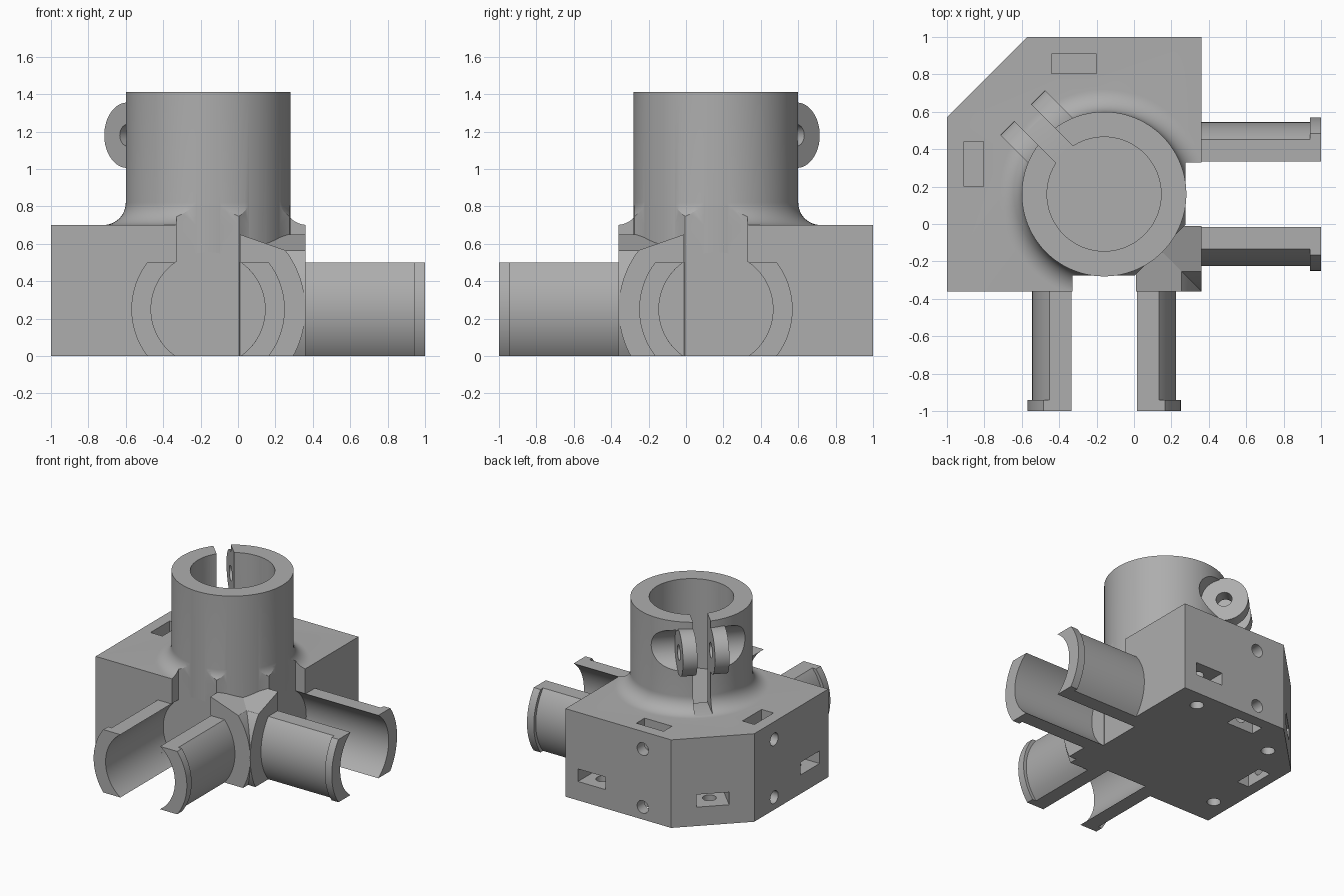
import bpy, bmesh, math
from mathutils import Vector

if "Cube" in bpy.data.objects:
    bpy.data.objects.remove(bpy.data.objects["Cube"], do_unlink=True)

grey = bpy.data.materials.new("plain grey")
grey.use_nodes = True
GREY = (0.42, 0.42, 0.42, 1)
grey.diffuse_color = GREY
grey.node_tree.nodes["Principled BSDF"].inputs["Base Color"].default_value = GREY

AX, AZ, BORE = 0.16, 0.25, 0.305      # axis offset, arm axis height, bore radius
D = math.sqrt(0.5)


# Placements: profile (u, v) extruded along w
def upright(u, v, w): return (u, v, w)
def front(u, v, w): return (u, w, v)
def side(u, v, w): return (-w, -u, v)
def across(u, v, w):                  # u = out along the clamp diagonal, w = across it
    return (-AX + (w - u) * D, AX + (w + u) * D, v)
def outward(u, v, w): return across(w, v, u)


def finish(name, bm):
    bmesh.ops.recalc_face_normals(bm, faces=bm.faces)
    me = bpy.data.meshes.new(name)
    bm.to_mesh(me)
    bm.free()
    ob = bpy.data.objects.new(name, me)
    me.materials.append(grey)
    bpy.context.collection.objects.link(ob)
    return ob


def prism(name, pts, lo, hi, place=upright):
    bm = bmesh.new()
    ends = [[bm.verts.new(place(u, v, w)) for u, v in pts] for w in (lo, hi)]
    bm.faces.new(ends[0])
    bm.faces.new(ends[1])
    for i in range(len(pts)):
        j = (i + 1) % len(pts)
        bm.faces.new((ends[0][i], ends[0][j], ends[1][j], ends[1][i]))
    return finish(name, bm)


def arc(cu, cv, r, a, b, n):
    return [(cu + r * math.cos(a + (b - a) * i / n), cv + r * math.sin(a + (b - a) * i / n))
            for i in range(n + 1)]


def disc(cu, cv, r, n=96):
    return arc(cu, cv, r, 0, math.tau, n)[:-1]


def rect(u0, u1, v0, v1):
    return [(u0, v0), (u1, v0), (u1, v1), (u0, v1)]


def lathe(name, profile, n=96):
    bm = bmesh.new()
    vs = [bm.verts.new((r - AX, AX, z)) for r, z in profile]
    es = [bm.edges.new((vs[i], vs[i + 1])) for i in range(len(vs) - 1)]
    bmesh.ops.spin(bm, geom=vs + es, cent=(-AX, AX, 0), axis=(0, 0, 1),
                   angle=math.tau, steps=n, use_merge=True)
    bmesh.ops.remove_doubles(bm, verts=bm.verts, dist=1e-5)
    return finish(name, bm)


def combine(target, op, *others):
    for other in others:
        other.hide_render = True
        mod = target.modifiers.new("combine", 'BOOLEAN')
        mod.operation, mod.object, mod.solver = op, other, 'EXACT'
        bpy.context.view_layer.objects.active = target
        bpy.ops.object.modifier_apply(modifier=mod.name)
        bpy.data.objects.remove(other, do_unlink=True)


# Main block with clipped corner and stepped arm notches
plan = [(-1, -.36), (-.33, -.36), (-.33, -.275), (.005, -.275), (.275, -.005),
        (.275, .33), (.36, .33), (.36, 1), (-.57, 1), (-1, .57)]
body = prism("corner_bracket_body", plan, 0, 0.7)

# Corner collars: round below, sloping roof above
a0, a1 = math.asin(-AZ / 0.52), math.asin(0.315 / 0.52)
collar = [(.01, 0)] + arc(-AX, AZ, 0.52, a0, a1, 24) + [(.01, .65)]
collars = [prism("collar", collar, -.36, -.01, p) for p in (front, side)]

# Vertical socket tube and its base fillet
fillet = lathe("fillet", [(0, .6), (.56, .6)] +
               arc(.56, .82, .12, -math.pi / 2, -math.pi, 12) + [(0, .82)])
combine(fillet, 'INTERSECT', prism("plan_clip", plan, 0.5, 1))
tube = lathe("tube", [(0, .5), (.44, .5), (.44, 1.41), (0, 1.41)])
combine(body, 'UNION', *collars, fillet, tube)

# Round recesses and open notches where the arms meet the block
for place in (front, side):
    combine(body, 'DIFFERENCE',
            prism("recess", disc(-AX, AZ, BORE), -.5, -.275, place),
            prism("notch", rect(-.33, .01, .3, .72), -.5, -.281, place))

# Screw head pockets, clamp ears, then bore, slit and cross hole
for s in (-1, 1):
    combine(body, 'DIFFERENCE', prism("pocket", disc(.44, 1.18, .165, 48), s * .16, s * .5, across))
for s in (-1, 1):
    combine(body, 'UNION', prism("ear", disc(.44, 1.18, .175, 64), s * .05, s * .17, across))
combine(body, 'DIFFERENCE',
        prism("bore", disc(-AX, AX, BORE), .7, 1.6),
        prism("slit", rect(-.064, .064, .705, 1.6), .1, .8, outward),
        prism("cross_hole", disc(.44, 1.18, .058, 32), -.4, .4, across))

# Screw holes and nut slots on the two outer walls, mirrored over the diagonal
for flip in (False, True):
    def wall(u, v, w):
        return (-w, -u, v) if flip else (u, w, v)

    def flat(u, v, w):
        return (-v, -u, w) if flip else (u, v, w)
    cutters = [prism("nut_slot", rect(-.44, -.20, lo, hi), .805, .91, wall)
               for lo, hi in ((-.1, .2), (.46, .8))]
    cutters += [prism("screw_hole", disc(-.32, z, .05, 32), .7, 1.1, wall) for z in (.56, .1)]
    cutters += [prism("side_slot", rect(.01, .25, .15, .25), .74, 1.1, wall),
                prism("floor_hole", disc(.13, .86, .05, 32), -.1, .36, flat)]
    combine(body, 'DIFFERENCE', *cutters)

# Slot and floor hole on the clipped corner
wall_out = 0.625 * math.sqrt(2)
combine(body, 'DIFFERENCE',
        prism("corner_slot", rect(-.12, .12, .15, .25), wall_out - .26, wall_out + .2, outward),
        prism("corner_hole", disc(-.685, .685, .05, 32), -.1, .36))


# Split arms: paired shells with an end lip
def shell(name, radius, lo, hi, place, s):
    a, b = math.asin(AZ / radius), math.asin(AZ / BORE)
    pts = arc(0, AZ, radius, -a, a, 32) + arc(0, AZ, BORE, b, -b, 32)
    return prism(name, [(-AX + s * u, v) for u, v in pts], lo, hi, place)


parts = [body]
for label, place in (("front", front), ("side", side)):
    for half, s in (("inner", 1), ("outer", -1)):
        arm = shell(f"{label}_arm_{half}_shell", .385, -.945, -.355, place, s)
        lip = shell("lip", .41, -1, -.94, place, s)
        combine(arm, 'UNION', lip)
        parts.append(arm)

# Smooth the round surfaces, keep edges sharp
bpy.ops.object.select_all(action='DESELECT')
for ob in parts:
    ob.select_set(True)
bpy.context.view_layer.objects.active = body
bpy.ops.object.shade_smooth_by_angle(angle=math.radians(25))
